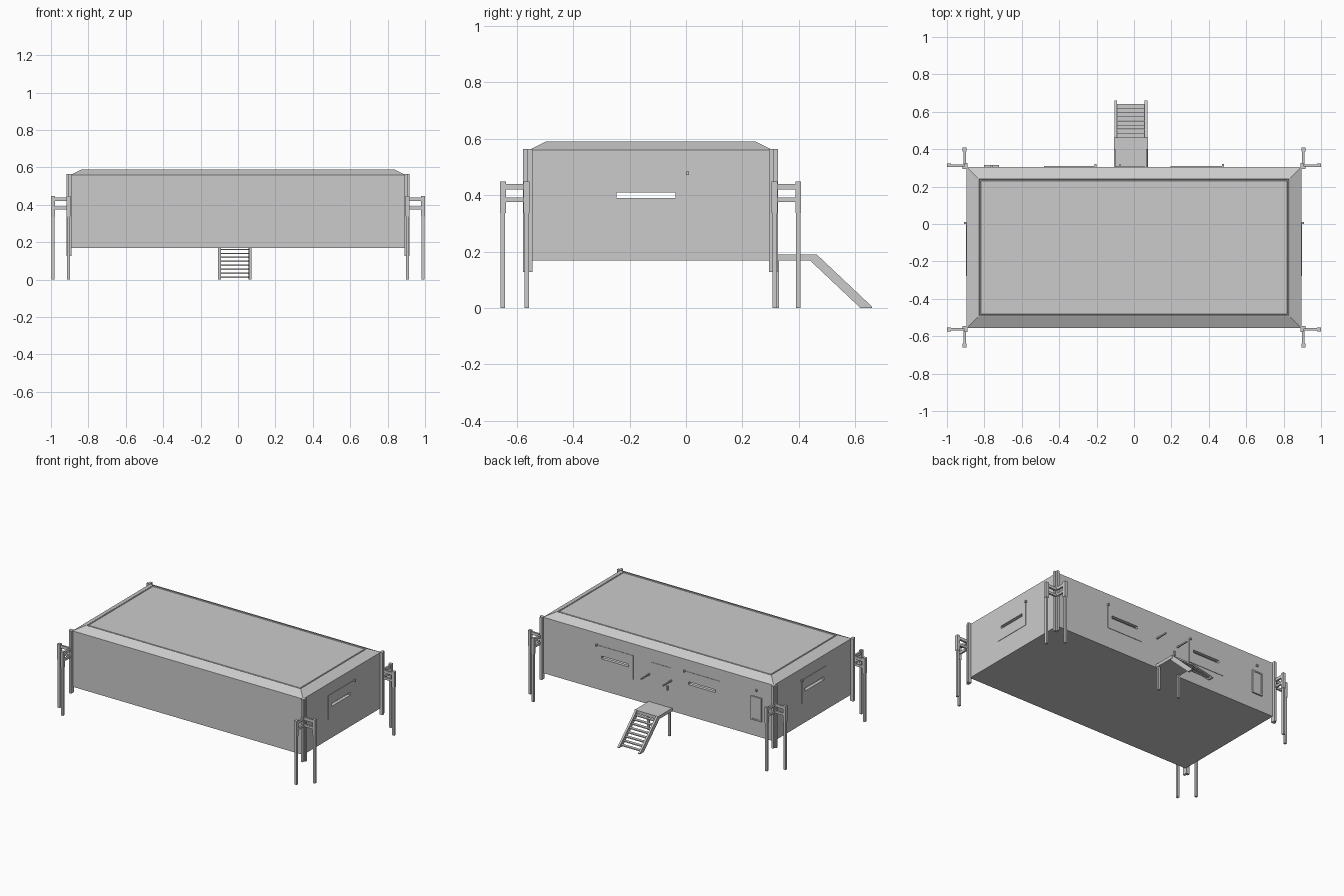
import bpy, bmesh
from mathutils import Matrix, Vector

if "Cube" in bpy.data.objects:
    bpy.data.objects.remove(bpy.data.objects["Cube"])

YF, YB, XS = -0.557, 0.306, 0.895      # front wall, back wall, side wall
Z0, ZW, ZT = 0.168, 0.56, 0.59         # floor, wall top, roof top


def finish(name, bm):
    bmesh.ops.recalc_face_normals(bm, faces=bm.faces)
    me = bpy.data.meshes.new(name)
    bm.to_mesh(me)
    bm.free()
    ob = bpy.data.objects.new(name, me)
    bpy.context.collection.objects.link(ob)
    return ob


def boxes(name, items):
    """One object from axis-aligned boxes given as (x0, x1, y0, y1, z0, z1)."""
    bm = bmesh.new()
    for x0, x1, y0, y1, z0, z1 in items:
        c = Vector(((x0 + x1) / 2, (y0 + y1) / 2, (z0 + z1) / 2))
        s = (abs(x1 - x0), abs(y1 - y0), abs(z1 - z0), 1)
        bmesh.ops.create_cube(bm, size=1, matrix=Matrix.Translation(c) @ Matrix.Diagonal(s))
    return finish(name, bm)


def prism_x(name, profile, x0, x1):
    """Extrude a (y, z) outline along x."""
    bm = bmesh.new()
    f = bm.faces.new([bm.verts.new((x0, y, z)) for y, z in profile])
    r = bmesh.ops.extrude_face_region(bm, geom=[f])
    bmesh.ops.translate(bm, vec=(x1 - x0, 0, 0),
                        verts=[v for v in r["geom"] if isinstance(v, bmesh.types.BMVert)])
    return finish(name, bm)


def cut(ob, cutter):
    m = ob.modifiers.new("cut", 'BOOLEAN')
    m.operation, m.solver, m.object = 'DIFFERENCE', 'EXACT', cutter
    bpy.context.view_layer.objects.active = ob
    bpy.ops.object.modifier_apply(modifier=m.name)


# Shelter body: walls, sloped roof edge, recessed roof panel
bm = bmesh.new()
rings = []
for inset, z in ((0, Z0), (0, ZW), (0.06, ZT), (0.066, ZT), (0.068, ZT - 0.005),
                 (0.074, ZT - 0.005), (0.076, ZT - 0.001)):
    x, a, b = XS - inset, YF + inset, YB - inset
    rings.append([bm.verts.new(p) for p in ((-x, a, z), (x, a, z), (x, b, z), (-x, b, z))])
for lo, hi in zip(rings, rings[1:]):
    for i in range(4):
        j = (i + 1) % 4
        bm.faces.new((lo[i], lo[j], hi[j], hi[i]))
bm.faces.new(rings[0])
bm.faces.new(rings[-1])
body = finish("shelter_body", bm)
cavity = boxes("cavity_cutter", [(-XS + .02, XS - .02, YF + .02, YB - .02, Z0 + .02, ZW - .01)])

# Window panels on both sides and the back
T = 0.003
side_win = [(s * (XS - .005), s * (XS + T), -0.278, -0.002, 0.311, 0.478) for s in (-1, 1)]
back_win = [(x - 0.28, x, YB - .005, YB + T, 0.311, 0.478) for x in (0.475, -0.2)]
windows = boxes("window_panels", side_win + back_win)

# Viewing slots cut right through panels and walls
slots = [(s * (XS - .1), s * (XS + .1), -0.246, -0.037, 0.39, 0.41) for s in (-1, 1)]
slots += [(x - 0.245, x - 0.035, YB - .1, YB + .1, 0.39, 0.41) for x in (0.475, -0.2)]
slot_cutter = boxes("slot_cutter", slots)
cut(body, cavity)
cut(body, slot_cutter)
cut(windows, slot_cutter)
for c in (cavity, slot_cutter):
    bpy.data.objects.remove(c)

# Window latches at the upper corners
K = 0.005
boxes("window_latches",
      [(s * XS, s * (XS + .015), 0.005 - K, 0.005 + K, 0.472, 0.484) for s in (-1, 1)] +
      [(x - K, x + K, YB, YB + .015, 0.472, 0.484) for x in (0.475, -0.205)])

# Door with handle and grab rails
boxes("door", [(-0.095, 0.055, YB - .005, YB + T, 0.19, 0.47)])
boxes("door_handle", [(-0.08, -0.07, YB, YB + .012, 0.31, 0.34)])
boxes("grab_rails", [(x - .004, x + .004, YB, 0.40, 0.378, 0.387) for x in (-0.103, 0.068)])

# Service box on the back wall, with a raised frame and a lamp above
boxes("service_box", [(-0.80, -0.725, YB - .005, YB + .006, 0.285, 0.44)])
boxes("service_box_frame", [
    (-0.803, -0.793, YB, YB + .01, 0.28, 0.445), (-0.732, -0.722, YB, YB + .01, 0.28, 0.445),
    (-0.793, -0.732, YB, YB + .01, 0.435, 0.445), (-0.793, -0.732, YB, YB + .01, 0.28, 0.29)])
boxes("service_lamp", [(-0.77, -0.755, YB, YB + .01, 0.485, 0.497)])

# Corner posts, each with two outrigger arms, sleeves and legs
posts, arms, sleeves, legs = [], [], [], []


def centred(cx, cy, r, z0, z1):
    return (cx - r, cx + r, cy - r, cy + r, z0, z1)


for sx in (-1, 1):
    for sy, yw in ((-1, YF), (1, YB)):
        X = lambda d: sx * (XS + d)
        Y = lambda d: yw + sy * d
        posts.append((X(-.004), X(.022), Y(-.012), Y(.004), 0.127, 0.564))
        posts.append((X(-.004), X(.012), Y(-.004), Y(.020), 0.127, 0.564))
        for z0, z1 in ((0.42, 0.44), (0.375, 0.391)):
            arms.append((X(.01), X(.09), Y(-.001), Y(.012), z0, z1))
            arms.append((X(.004), X(.017), Y(.01), Y(.085), z0, z1))
        for cx, cy in ((X(.095), Y(.008)), (X(.011), Y(.092))):
            sleeves.append(centred(cx, cy, 0.0105, 0.337, 0.448))
            legs.append(centred(cx, cy, 0.008, 0, 0.34))
boxes("corner_posts", posts)
boxes("outrigger_arms", arms)
boxes("leg_sleeves", sleeves)
boxes("outrigger_legs", legs)

# Entry stairs: landing, stringers, treads and support legs
boxes("landing", [(-0.108, 0.074, YB, 0.463, 0.168, 0.19)])
outline = ((0.44, 0.168), (0.44, 0.19), (0.463, 0.19), (0.66, 0.004), (0.66, 0), (0.618, 0))
for side, x in (("left", -0.105), ("right", 0.057)):
    prism_x("stair_stringer_" + side, outline, x, x + 0.014)
N = 8
boxes("stair_treads", [(-0.092, 0.058, y - .013, y + .009, z - .006, z)
                       for y, z in ((0.475 + 0.158 * i / (N - 1), 0.165 - 0.149 * i / (N - 1))
                                    for i in range(N))])
boxes("landing_legs", [(x, x + .014, 0.315, 0.33, 0, 0.17) for x in (-0.106, 0.058)])
